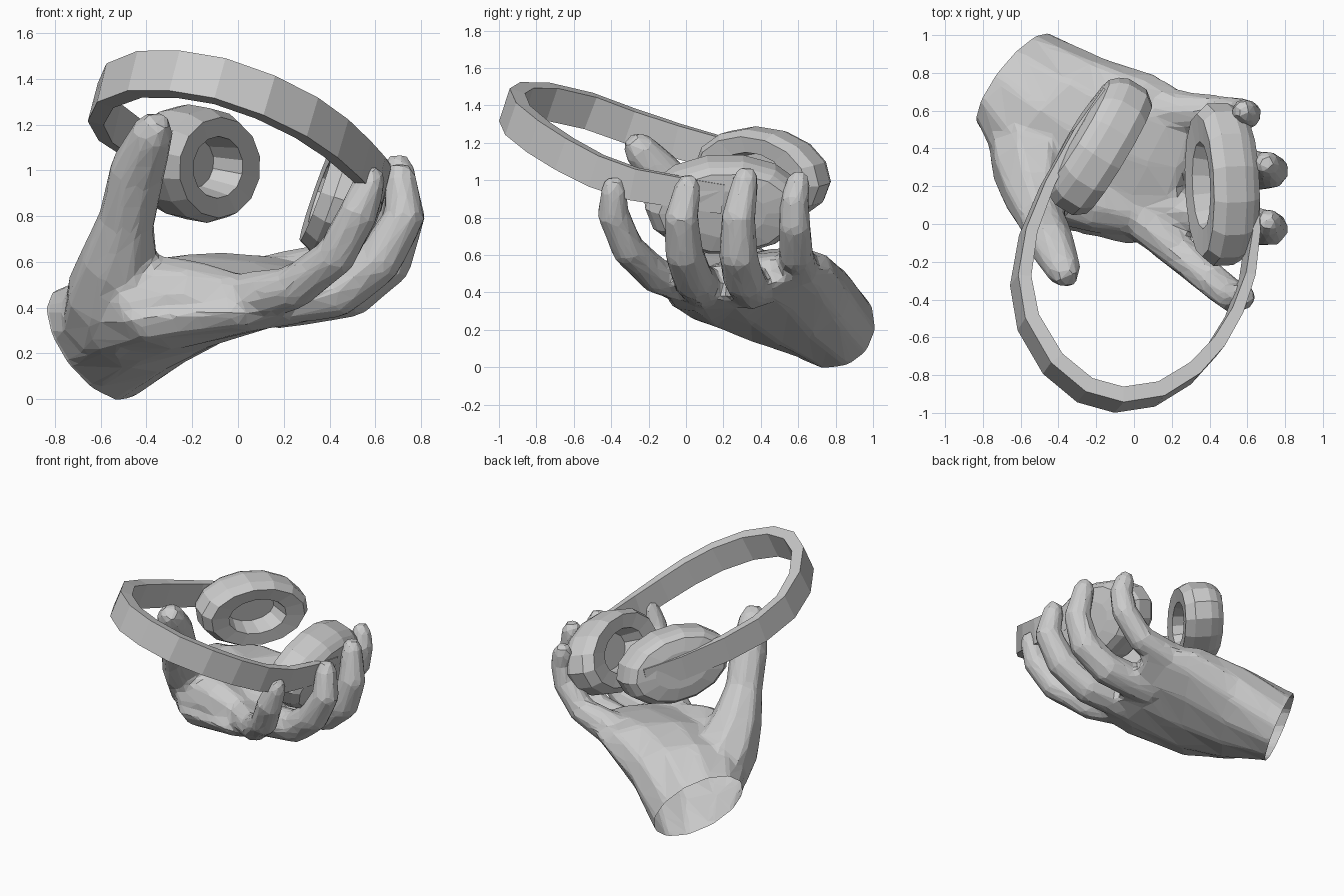
import bpy, bmesh, math
from mathutils import Vector as V

cube = bpy.data.objects.get("Cube")
if cube:
    bpy.data.objects.remove(cube)

grey = bpy.data.materials.new("plain grey")
grey.use_nodes = True
colour = (0.6, 0.6, 0.6, 1)
grey.diffuse_color = colour
grey.node_tree.nodes["Principled BSDF"].inputs["Base Color"].default_value = colour


def loft(bm, rings):
    """Skin a row of equal rings and cap both ends."""
    rows = [[bm.verts.new(p) for p in ring] for ring in rings]
    n = len(rows[0])
    for a, b in zip(rows, rows[1:]):
        for i in range(n):
            j = (i + 1) % n
            bm.faces.new((a[i], a[j], b[j], b[i]))
    bm.faces.new(rows[0][::-1])
    bm.faces.new(rows[-1])


def oval(c, u, v, n=12):
    angles = [math.tau * i / n for i in range(n)]
    return [V(c) + V(u) * math.cos(a) + V(v) * math.sin(a) for a in angles]


def tangent(pts, i):
    return (pts[min(i + 1, len(pts) - 1)] - pts[max(i - 1, 0)]).normalized()


def tube(bm, path, n=8):
    """Round limb through (x, y, z, radius) points with a blunt tip."""
    pts = [V(p[:3]) for p in path]
    radii = [p[3] for p in path]
    pts.append(pts[-1] + (pts[-1] - pts[-2]).normalized() * radii[-1] * 0.8)
    radii.append(radii[-1] * 0.6)
    rings = []
    for i, (c, r) in enumerate(zip(pts, radii)):
        t = tangent(pts, i)
        u = t.cross(V((0.3, 1, 0.1))).normalized()
        rings.append(oval(c, u * r, t.cross(u) * r, n))
    loft(bm, rings)


def finish(bm, name):
    bmesh.ops.recalc_face_normals(bm, faces=bm.faces)
    mesh = bpy.data.meshes.new(name)
    bm.to_mesh(mesh)
    bm.free()
    mesh.materials.append(grey)
    obj = bpy.data.objects.new(name, mesh)
    bpy.context.collection.objects.link(obj)
    return obj


# Hand: wrist and palm as lofted ovals (centre, half width, half thickness)
bm = bmesh.new()
wrist = V((-0.63, 0.76, 0.24))
wrist_u, wrist_v = V((0.18, 0.25, -0.04)), V((-0.1, 0.03, 0.245))
wrist_out = wrist_v.cross(wrist_u).normalized()
if wrist_out.x > 0:
    wrist_out.negate()
palm = [
    (wrist + wrist_out * 0.06, wrist_u, wrist_v),
    (wrist, wrist_u, wrist_v),
    ((-0.42, 0.55, 0.36), (0.26, 0.33, 0.03), (-0.08, 0.05, 0.24)),
    ((-0.18, 0.39, 0.43), (0.3, 0.4, 0.08), (-0.06, 0.04, 0.2)),
    ((0.12, 0.29, 0.46), (0.16, 0.4, 0.08), (-0.05, 0.03, 0.14)),
    ((0.28, 0.26, 0.47), (0.1, 0.36, 0.06), (-0.03, 0.02, 0.1)),
]
loft(bm, [oval(*s) for s in palm])

# Thumb, ball of the thumb, and the four fingers
limbs = [
    [(-0.56, 0.46, 0.34, 0.22), (-0.54, 0.3, 0.46, 0.22), (-0.52, 0.15, 0.61, 0.175),
     (-0.485, 0.02, 0.79, 0.128), (-0.44, -0.1, 1.0, 0.128), (-0.37, -0.25, 1.17, 0.095)],
    [(-0.52, 0.36, 0.36, 0.21), (-0.4, 0.18, 0.45, 0.2), (-0.2, 0.1, 0.46, 0.15),
     (0.05, 0.04, 0.43, 0.11)],
    [(0, 0.06, 0.43, 0.12), (0.25, -0.16, 0.49, 0.1), (0.43, -0.31, 0.63, 0.095),
     (0.53, -0.39, 0.82, 0.09), (0.58, -0.385, 0.96, 0.072)],
    [(0.1, 0.1, 0.42, 0.12), (0.44, 0.04, 0.47, 0.115), (0.62, -0.01, 0.61, 0.108),
     (0.73, -0.025, 0.8, 0.095), (0.71, 0.01, 0.97, 0.073)],
    [(0.15, 0.35, 0.42, 0.12), (0.5, 0.31, 0.47, 0.115), (0.66, 0.28, 0.6, 0.108),
     (0.73, 0.28, 0.8, 0.095), (0.7, 0.32, 1.01, 0.073)],
    [(0.15, 0.6, 0.52, 0.12), (0.43, 0.59, 0.6, 0.095), (0.57, 0.58, 0.76, 0.09),
     (0.6, 0.58, 0.9, 0.08), (0.58, 0.6, 0.99, 0.07)],
]
for path in limbs:
    tube(bm, path)
hand = finish(bm, "hand")

# Fuse the hand into one skin, then reduce it to coarse facets
fuse = hand.modifiers.new("fuse", "REMESH")
fuse.mode = "VOXEL"
fuse.voxel_size = 0.018
soften = hand.modifiers.new("soften", "SMOOTH")
soften.iterations = 12
facet = hand.modifiers.new("facet", "DECIMATE")
facet.ratio = 0.045

# Cut the wrist open with a clean rim
bpy.context.view_layer.update()
skin = hand.evaluated_get(bpy.context.evaluated_depsgraph_get()).to_mesh()
bm = bmesh.new()
bm.from_mesh(skin)
bmesh.ops.bisect_plane(bm, geom=bm.verts[:] + bm.edges[:] + bm.faces[:],
                       plane_co=wrist, plane_no=wrist_out, clear_outer=True)
hand.modifiers.clear()
bm.to_mesh(hand.data)
bm.free()

# Headband: strip swept round a tilted arc, thickest at the crown
bm = bmesh.new()
arc = [V(p) for p in (
    (-0.16, 0.7, 1.02), (-0.31, 0.48, 1.07), (-0.46, 0.2, 1.14), (-0.56, -0.05, 1.21),
    (-0.6, -0.3, 1.29), (-0.56, -0.52, 1.37), (-0.43, -0.74, 1.42), (-0.26, -0.88, 1.42),
    (-0.08, -0.93, 1.39), (0.12, -0.9, 1.32), (0.3, -0.79, 1.23), (0.43, -0.65, 1.14),
    (0.53, -0.48, 1.05), (0.6, -0.28, 0.98), (0.63, -0.05, 0.94), (0.63, 0.2, 0.9))]
up = V((0.24, 0.3, 0.92)).normalized()
rings = []
for i, c in enumerate(arc):
    t = tangent(arc, i)
    crown = math.sin(math.pi * i / (len(arc) - 1))
    side = t.cross(up).normalized() * (0.015 + 0.028 * crown)
    wide = side.cross(t).normalized() * (0.08 + 0.015 * crown)
    rings.append([c + wide + side, c + wide - side, c - wide - side, c - wide + side])
loft(bm, rings)
finish(bm, "headband")

# Ear cups: oval rings stepped along the axis, from recess to outer shell
steps = [(0.45, -0.02), (0.54, 0.11), (0.88, 0.12), (1, 0.06), (1, -0.05),
         (0.94, -0.1), (0.84, -0.14), (0.5, -0.16)]


def ear_cup(name, centre, axis, along, half_long, half_short):
    axis = V(axis).normalized()
    short = axis.cross(V(along)).normalized()
    u = short.cross(axis) * half_long
    bm = bmesh.new()
    loft(bm, [oval(V(centre) + axis * d, u * s, short * half_short * s, 14)
              for s, d in steps])
    finish(bm, name)


ear_cup("right_ear_cup", (-0.18, 0.41, 1.03), (0.84, -0.52, -0.15), (0.5, 0.85, -0.14), 0.39, 0.25)
ear_cup("left_ear_cup", (0.46, 0.21, 0.87), (-0.94, -0.04, 0.33), (0, 1, 0), 0.43, 0.265)
